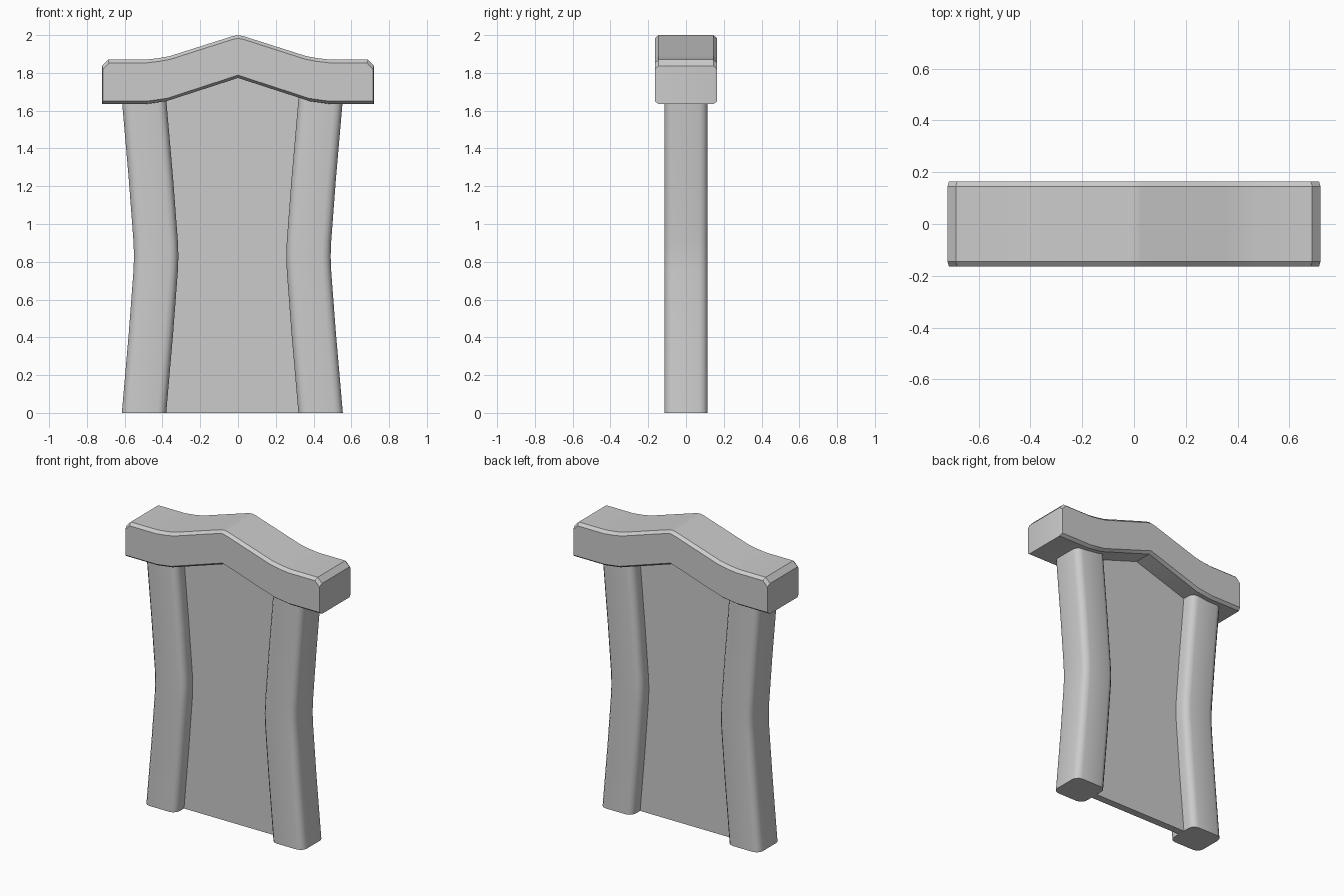
import bpy, bmesh, math

if "Cube" in bpy.data.objects:
    bpy.data.objects.remove(bpy.data.objects["Cube"])


def loft(name, rings):
    """Skin a list of equal-length closed rings and cap both ends."""
    bm = bmesh.new()
    loops = [[bm.verts.new(p) for p in ring] for ring in rings]
    n = len(loops[0])
    for a, b in zip(loops, loops[1:]):
        for i in range(n):
            j = (i + 1) % n
            bm.faces.new((a[i], a[j], b[j], b[i]))
    bm.faces.new(loops[0])
    bm.faces.new(loops[-1])
    bmesh.ops.recalc_face_normals(bm, faces=bm.faces)
    mesh = bpy.data.meshes.new(name)
    bm.to_mesh(mesh)
    bm.free()
    ob = bpy.data.objects.new(name, mesh)
    bpy.context.collection.objects.link(ob)
    bpy.ops.object.select_all(action='DESELECT')
    ob.select_set(True)
    bpy.context.view_layer.objects.active = ob
    bpy.ops.object.shade_smooth_by_angle(angle=math.radians(32))
    return ob


def mirrored(half):
    """Close a right-hand half profile whose first and last points lie on x = 0."""
    return half + [(-x, z) for x, z in reversed(half[1:-1])]


def rounded_rect(hx, hy, r, steps=3):
    pts = []
    for k, (sx, sy) in enumerate([(1, 1), (-1, 1), (-1, -1), (1, -1)]):
        for s in range(steps + 1):
            a = math.pi / 2 * (k + s / steps)
            pts.append((sx * (hx - r) + r * math.cos(a),
                        sy * (hy - r) + r * math.sin(a)))
    return pts


# Bowed side posts (the pair is mirrored about x = -0.03)
section = rounded_rect(0.1175, 0.115, 0.045)
bow = [(0, 0.4675), (0.42, 0.431), (0.75, 0.406), (0.83, 0.403),
       (0.91, 0.406), (1.24, 0.431), (1.66, 0.4675), (1.72, 0.473)]
for side, name in ((-1, "left_post"), (1, "right_post")):
    loft(name, [[(-0.03 + side * c + x, y, z) for x, y in section] for z, c in bow])

# Thin panel between the posts
panel = [(-0.42, 0), (0.36, 0), (0.36, 1.72), (0, 1.85), (-0.42, 1.72)]
left, right = -0.42, 0.36
mid = [(x, z) for z, inset in ((0, 0), (0.83, 0.06), (1.72, 0)) for x in (right - inset,)]
outline = mid + [(0, 1.85)] + [(left + (right - x), z) for x, z in reversed(mid)]
loft("panel", [[(x, y, z) for x, z in outline] for y in (-0.025, 0.025)])

# Peaked lintel with chamfered front and back edges
top = [(0, 2.0), (0.03, 1.994), (0.36, 1.889), (0.42, 1.878), (0.49, 1.87),
       (0.688, 1.87), (0.72, 1.837)]
bottom = [(0.72, 1.635), (0.49, 1.635), (0.38, 1.65), (0, 1.773)]
full = mirrored(top + bottom)
inset = mirrored([(x * 0.992, z - 0.017) for x, z in top] +
                 [(x * 0.992, z + 0.015) for x, z in bottom])
loft("lintel", [[(x, y, z) for x, z in prof] for y, prof in
                ((-0.165, inset), (-0.145, full), (0.145, full), (0.165, inset))])
